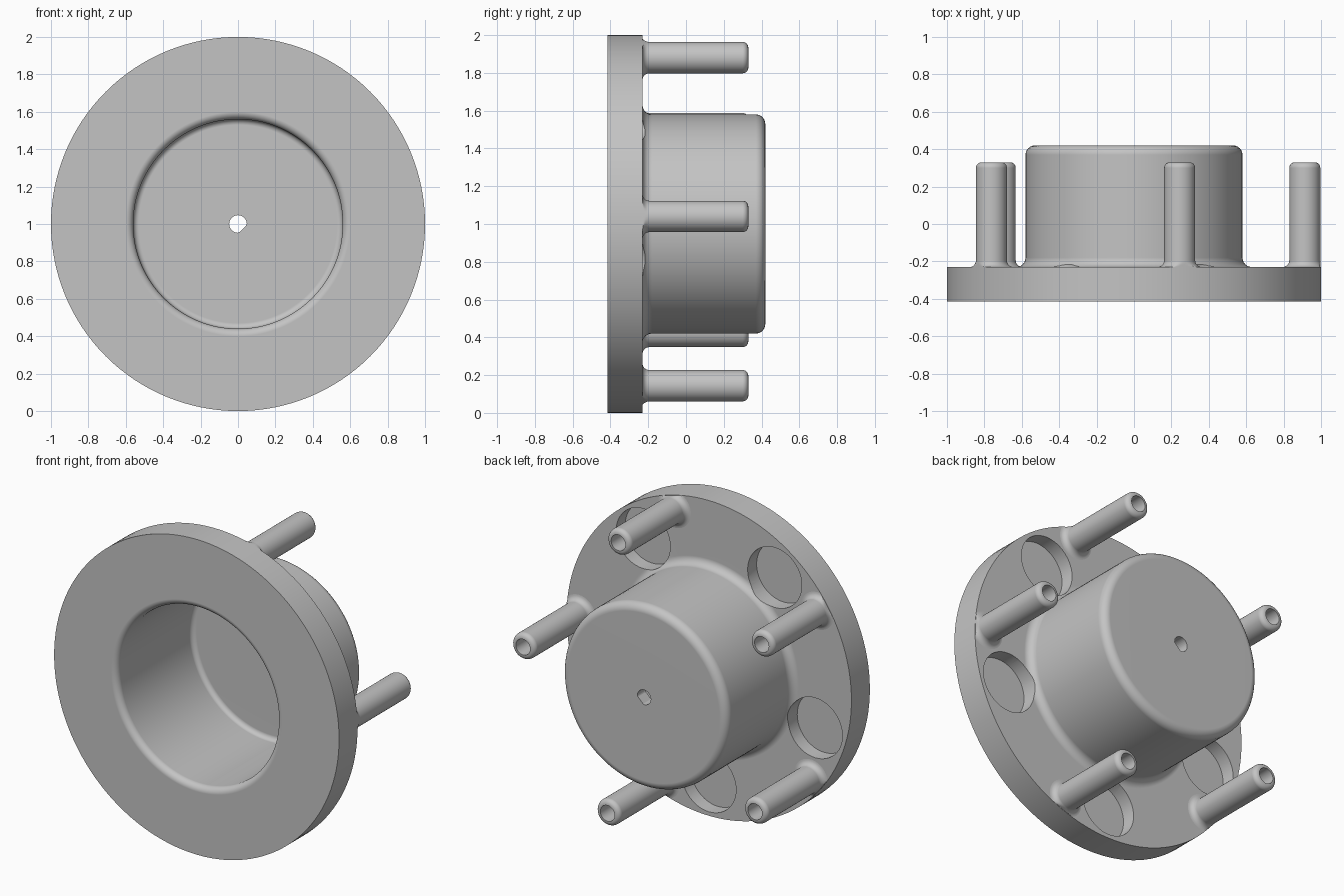
import bpy, bmesh
from math import sin, cos, pi, radians
from mathutils import Matrix, Vector

cube = bpy.data.objects.get("Cube")
if cube:
    bpy.data.objects.remove(cube)

grey = bpy.data.materials.new("machined_grey")
grey.use_nodes = True
colour = (0.55, 0.55, 0.55, 1)
grey.diffuse_color = colour
grey.node_tree.nodes["Principled BSDF"].inputs["Base Color"].default_value = colour

FRONT, FACE, BACK = -0.415, -0.23, 0.42   # plate front, plate rear face, hub end
CENTRE = Vector((0, 0, 1))


def arc(r, y, radius, start, end, steps=6):
    """Fillet points (radius from axis, y) around a centre, angles in degrees."""
    angles = [radians(start + (end - start) * i / steps) for i in range(steps + 1)]
    return [(r + radius * cos(a), y + radius * sin(a)) for a in angles]


def add_object(name, bm):
    bmesh.ops.recalc_face_normals(bm, faces=bm.faces)
    mesh = bpy.data.meshes.new(name)
    bm.to_mesh(mesh)
    bm.free()
    mesh.materials.append(grey)
    obj = bpy.data.objects.new(name, mesh)
    bpy.context.collection.objects.link(obj)
    return obj


def lathe(profile, steps):
    """Revolve an open profile, which starts and ends on the y axis."""
    bm = bmesh.new()
    verts = [bm.verts.new((r, y, 0)) for r, y in profile]
    edges = [bm.edges.new(pair) for pair in zip(verts, verts[1:])]
    bmesh.ops.spin(bm, geom=verts + edges, cent=(0, 0, 0), axis=(0, 1, 0),
                   angle=2 * pi, steps=steps)
    bmesh.ops.remove_doubles(bm, verts=bm.verts, dist=1e-5)
    return bm


def cylinder(bm, radius, y0, y1, offset, segments):
    place = Matrix.Translation(offset + Vector((0, (y0 + y1) / 2, 0)))
    return bmesh.ops.create_cone(bm, cap_ends=True, segments=segments,
                                 radius1=radius, radius2=radius, depth=y1 - y0,
                                 matrix=place @ Matrix.Rotation(pi / 2, 4, "X"))["verts"]


def polar(radius, degrees):
    a = radians(degrees)
    return Vector((radius * cos(a), 0, radius * sin(a)))


def finish(obj):
    bpy.ops.object.select_all(action="DESELECT")
    obj.select_set(True)
    bpy.context.view_layer.objects.active = obj
    for mod in list(obj.modifiers):
        bpy.ops.object.modifier_apply(modifier=mod.name)
    bpy.ops.object.shade_smooth_by_angle(angle=radians(32))
    weighted = obj.modifiers.new("even_shading", "WEIGHTED_NORMAL")
    weighted.keep_sharp = True


# Flanged hub: plate, cup and filleted bore in one revolved profile
hub_profile = (
    [(0, BACK)]
    + arc(0.53, BACK - 0.05, 0.05, 90, 0)
    + arc(0.63, FACE + 0.05, 0.05, 180, 270)
    + [(1, FACE), (1, FRONT)]
    + arc(0.60, FRONT + 0.04, 0.04, 270, 180)
    + arc(0.53, 0.31, 0.03, 0, 90)
    + [(0, 0.34)]
)
bm = lathe(hub_profile, 128)
bmesh.ops.translate(bm, verts=bm.verts, vec=CENTRE)
hub = add_object("flanged_hub", bm)

# Cutters: five blind round pockets and the keyed centre hole
bm = bmesh.new()
for i in range(5):
    cylinder(bm, 0.19, FACE - 0.09, FACE + 0.2, CENTRE + polar(0.785, 54 + 72 * i), 48)
key = Vector((1, 0, -1)).normalized()
for v in cylinder(bm, 0.047, 0.2, 0.6, CENTRE, 32):
    excess = (v.co - CENTRE).dot(key) - 0.036
    if excess > 0:
        v.co -= key * excess
bmesh.ops.remove_doubles(bm, verts=bm.verts, dist=1e-5)
cutter = add_object("pocket_cutter", bm)
cutter.hide_render = True
cut = hub.modifiers.new("pockets", "BOOLEAN")
cut.operation = "DIFFERENCE"
cut.solver = "EXACT"
cut.object = cutter
finish(hub)
bpy.data.objects.remove(cutter)

# Five hollow-ended studs with rounded tips and flared feet
TIP = 0.33
stud_profile = (
    [(0, FACE - 0.03), (0.118, FACE - 0.03)]
    + arc(0.118, FACE + 0.035, 0.035, 270, 180)
    + arc(0.053, TIP - 0.03, 0.03, 0, 90)
    + [(0.05, TIP), (0.05, TIP - 0.25), (0, TIP - 0.25)]
)
for i in range(5):
    bm = lathe(stud_profile, 40)
    offset = polar(0.914, 74.5 + 72 * i)
    for v in bm.verts:
        # Keep the flared foot inside the rim of the plate
        v.co += offset
        reach = Vector((v.co.x, 0, v.co.z)).length
        if reach > 0.998:
            v.co.x *= 0.998 / reach
            v.co.z *= 0.998 / reach
        v.co += CENTRE
    finish(add_object(f"stud_{i + 1}", bm))
